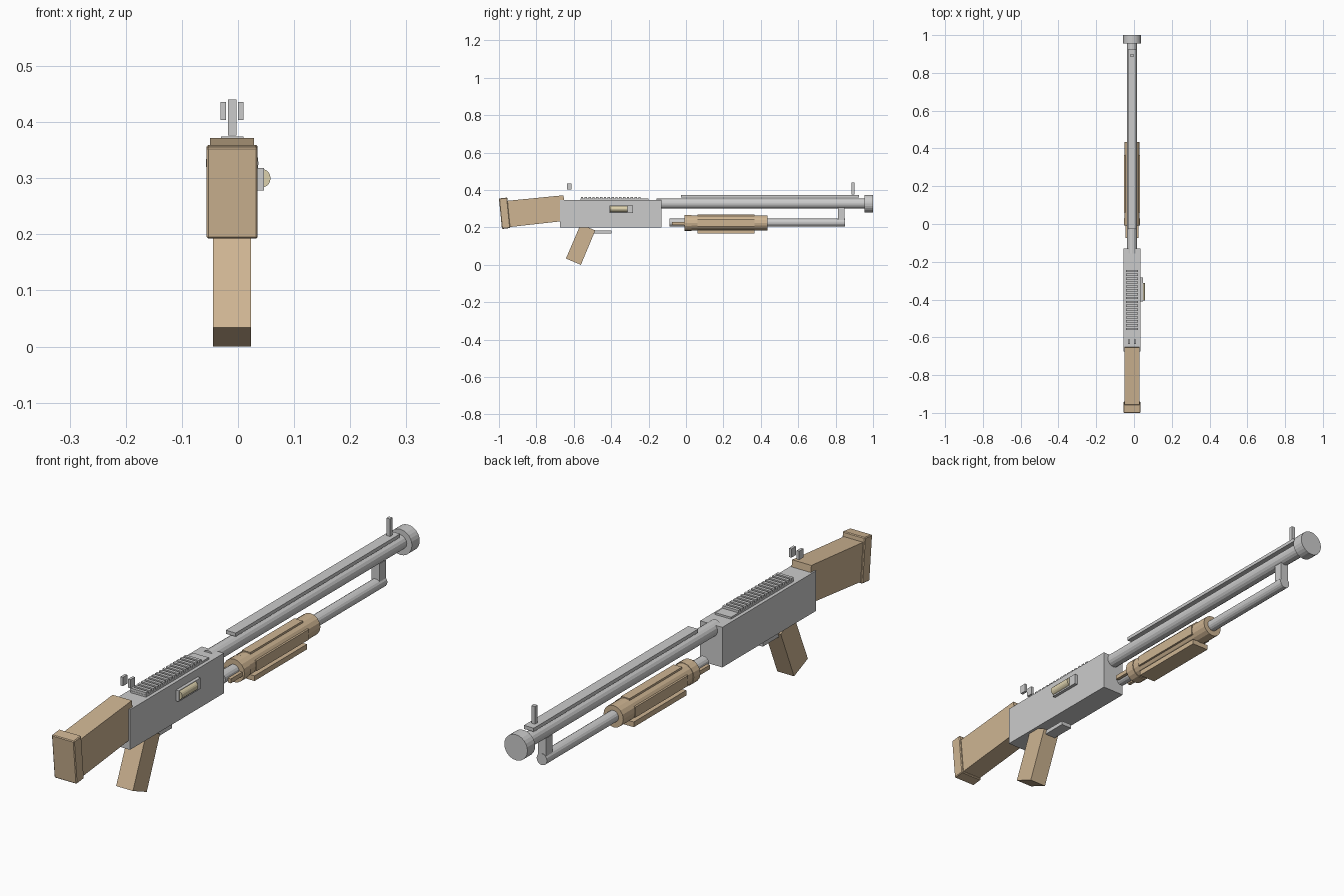
import bpy, math

if "Cube" in bpy.data.objects:
    bpy.data.objects.remove(bpy.data.objects["Cube"])

CX = -0.0105  # centre plane of the gun (the shell on the right shifts it off zero)


def material(name, colour):
    m = bpy.data.materials.new(name)
    m.diffuse_color = (*colour, 1)
    m.use_nodes = True
    m.node_tree.nodes["Principled BSDF"].inputs["Base Color"].default_value = m.diffuse_color
    return m


WOOD = material("wood", (0.62, 0.46, 0.29))
SHELL = material("shell_casing", (0.72, 0.64, 0.42))


def finish(ob, name, mat):
    ob.name = name
    if mat:
        ob.data.materials.append(mat)
    return ob


def box(name, x, y, z, mat=None):
    """Box from (min, max) ranges, x measured from the gun's centre plane."""
    bpy.ops.mesh.primitive_cube_add(size=1, location=(CX + sum(x) / 2, sum(y) / 2, sum(z) / 2))
    ob = bpy.context.object
    ob.scale = (x[1] - x[0], y[1] - y[0], z[1] - z[0])
    bpy.ops.object.transform_apply(location=False, rotation=False, scale=True)
    return finish(ob, name, mat)


def tube(name, y, z, r, mat=None, sides=16, x=0.0):
    """Cylinder lying along y."""
    bpy.ops.mesh.primitive_cylinder_add(vertices=sides, radius=r, depth=y[1] - y[0],
                                        location=(CX + x, sum(y) / 2, z),
                                        rotation=(math.pi / 2, 0, 0))
    return finish(bpy.context.object, name, mat)


def prism(name, profile, half, mat=None):
    """Side profile of four (y, z) points extruded across x."""
    n = len(profile)
    verts = [(CX + s * half, y, z) for s in (-1, 1) for y, z in profile]
    faces = [tuple(range(n)), tuple(range(2 * n - 1, n - 1, -1))]
    faces += [(i, i + n, (i + 1) % n + n, (i + 1) % n) for i in range(n)]
    me = bpy.data.meshes.new(name)
    me.from_pydata(verts, [], faces)
    ob = bpy.data.objects.new(name, me)
    bpy.context.collection.objects.link(ob)
    return finish(ob, name, mat)


# stock, butt pad and pistol grip
prism("stock", [(-0.945, 0.202), (-0.64, 0.236), (-0.655, 0.372), (-0.96, 0.342)], 0.039, WOOD)
pad = prism("butt_pad", [(-0.984, 0.192), (-0.94, 0.197), (-0.956, 0.36), (-1.0, 0.355)], 0.0455, WOOD)
bevel = pad.modifiers.new("soft_edges", "BEVEL")
bevel.width = 0.003
prism("grip", [(-0.562, 0.0), (-0.485, 0.184), (-0.563, 0.218), (-0.642, 0.034)], 0.034, WOOD)

# receiver and trigger guard
box("receiver", (-0.045, 0.045), (-0.674, -0.131), (0.2, 0.347))
box("trigger_guard", (-0.022, 0.022), (-0.51, -0.398), (0.168, 0.183))

# ejection port with a shell in it
box("ejection_port", (0.03, 0.057), (-0.409, -0.283), (0.278, 0.318))
tube("shell", (-0.406, -0.313), 0.3, 0.017, SHELL, 20, 0.0515)

# top rail with cross slats
box("rail_base", (-0.032, 0.032), (-0.563, -0.2), (0.345, 0.354))
for i in range(16):
    y = -0.556 + i * 0.0205
    box(f"rail_slat_{i + 1}", (-0.032, 0.032), (y - 0.006, y + 0.006), (0.352, 0.363))

# barrel, muzzle, rib
tube("barrel", (-0.157, 0.96), 0.328, 0.026)
tube("muzzle", (0.955, 1.0), 0.327, 0.047, sides=24)
box("barrel_rib", (-0.02, 0.02), (-0.027, 0.925), (0.361, 0.374))

# sights
box("front_sight", (-0.0075, 0.0075), (0.885, 0.9), (0.376, 0.44))
for side, x in (("left", -0.0155), ("right", 0.0155)):
    box(f"rear_sight_{side}", (x - 0.005, x + 0.005), (-0.636, -0.611), (0.404, 0.436))

# magazine tube and clamp
tube("magazine_tube", (-0.088, 0.85), 0.226, 0.021)
box("barrel_clamp", (-0.016, 0.016), (0.812, 0.848), (0.24, 0.306))

# pump handle with grip slats and action bars
tube("pump", (0.0, 0.435), 0.225, 0.04, WOOD)
tube("pump_collar", (-0.008, 0.03), 0.224, 0.0425, WOOD)
box("pump_bottom_slat", (-0.034, 0.034), (0.062, 0.366), (0.168, 0.187), WOOD)
box("pump_top_slat", (-0.017, 0.017), (0.062, 0.366), (0.25, 0.268), WOOD)
for side, s in (("left", -1), ("right", 1)):
    lo, hi = sorted((s * 0.028, s * 0.042))
    box(f"pump_side_slat_{side}", (lo, hi), (0.062, 0.366), (0.206, 0.244), WOOD)
    lo, hi = sorted((s * 0.022, s * 0.034))
    box(f"action_bar_{side}", (lo, hi), (-0.075, 0.01), (0.212, 0.228), WOOD)
